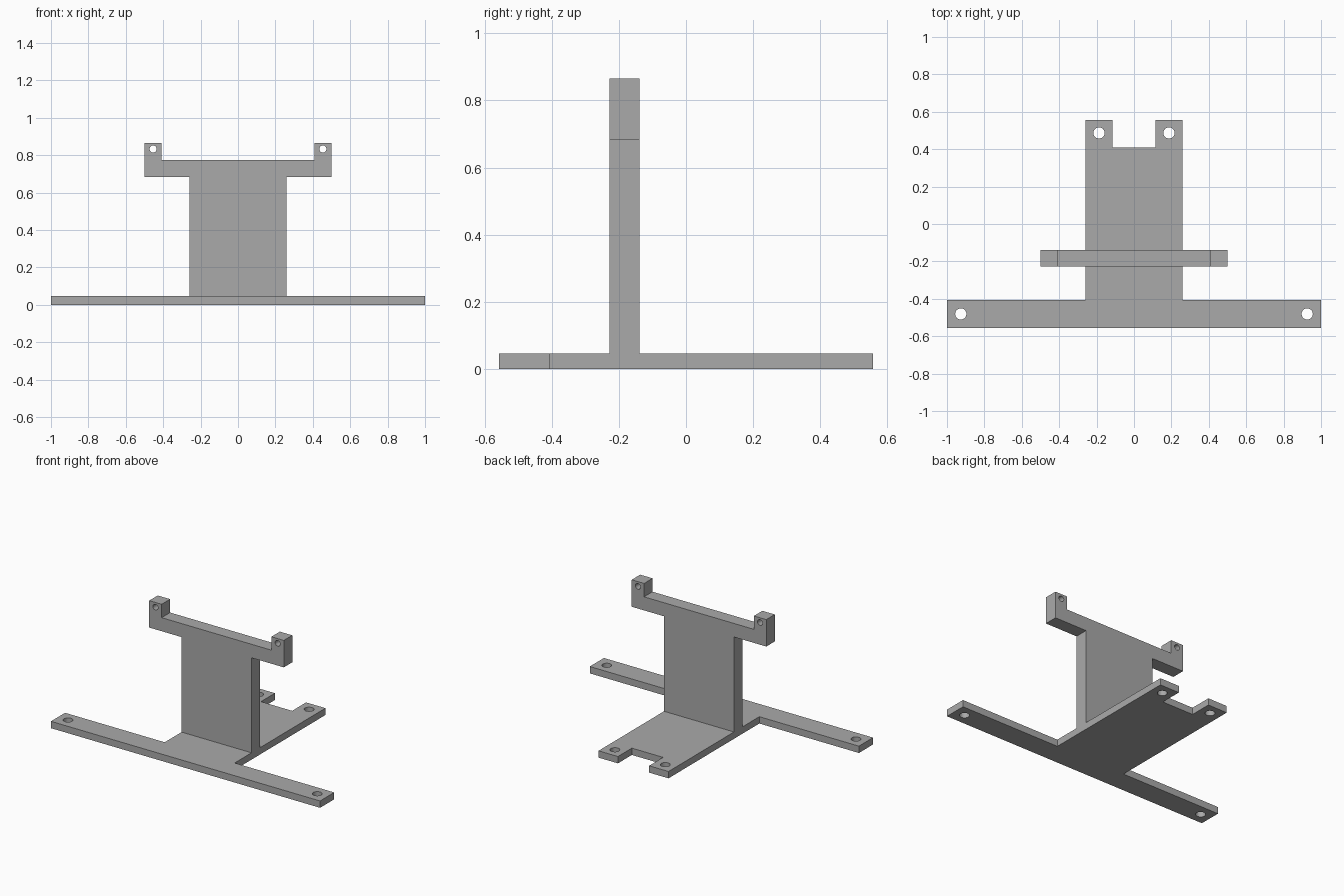
import bpy, bmesh
from math import cos, sin, tau, pi
from mathutils import Matrix

cube = bpy.data.objects.get("Cube")
if cube:
    bpy.data.objects.remove(cube, do_unlink=True)

# Single plain grey
grey = bpy.data.materials.new("plain_grey")
grey.use_nodes = True
colour = (0.4, 0.4, 0.4, 1)
grey.diffuse_color = colour
grey.node_tree.nodes["Principled BSDF"].inputs["Base Color"].default_value = colour


def mirrored(half):
    """Close a right-half outline by mirroring it across x = 0."""
    return half + [(-x, y) for x, y in reversed(half)]


def circle(cx, cy, r, sides=32):
    return [(cx + r * cos(tau * i / sides), cy + r * sin(tau * i / sides)) for i in range(sides)]


def plate(name, outline, holes, thickness, matrix):
    """Flat plate of the given outline with round holes, centred on its mid-plane."""
    curve = bpy.data.curves.new(name + "_profile", 'CURVE')
    curve.dimensions = '2D'
    curve.fill_mode = 'BOTH'
    curve.extrude = thickness / 2
    loops = [outline] + [circle(s * x, y, r) for x, y, r in holes for s in (1, -1)]
    for pts in loops:
        spline = curve.splines.new('POLY')
        spline.points.add(len(pts) - 1)
        for point, (x, y) in zip(spline.points, pts):
            point.co = (x, y, 0, 1)
        spline.use_cyclic_u = True
    profile = bpy.data.objects.new(name + "_profile", curve)
    mesh = bpy.data.meshes.new_from_object(profile)
    bpy.data.objects.remove(profile)
    bpy.data.curves.remove(curve)

    bm = bmesh.new()
    bm.from_mesh(mesh)
    bmesh.ops.remove_doubles(bm, verts=bm.verts, dist=1e-5)
    bmesh.ops.recalc_face_normals(bm, faces=bm.faces)
    bm.transform(matrix)
    for face in bm.faces:
        face.smooth = False
    bm.to_mesh(mesh)
    bm.free()
    mesh.name = name
    mesh.materials.clear()
    mesh.materials.append(grey)
    obj = bpy.data.objects.new(name, mesh)
    bpy.context.scene.collection.objects.link(obj)
    return obj


BASE = 0.046    # base thickness
BODY = 0.26     # half width of the central body

# T-shaped base: long front bar, body running back to a notched end
base_half = [(1, -0.557), (1, -0.407), (BODY, -0.407), (BODY, 0.557),
             (0.116, 0.557), (0.116, 0.409)]
plate("base_plate", mirrored(base_half),
      [(0.926, -0.481, 0.03), (0.187, 0.487, 0.03)],
      BASE, Matrix.Translation((0, 0, BASE / 2)))

# Upright wall with a wide crossbar and a drilled tab at each end
upright_half = [(BODY, BASE), (BODY, 0.684), (0.5, 0.684), (0.5, 0.865),
                (0.408, 0.865), (0.408, 0.775)]
plate("upright_bracket", mirrored(upright_half),
      [(0.454, 0.833, 0.019)],
      0.09, Matrix.Translation((0, -0.183, 0)) @ Matrix.Rotation(pi / 2, 4, 'X'))
